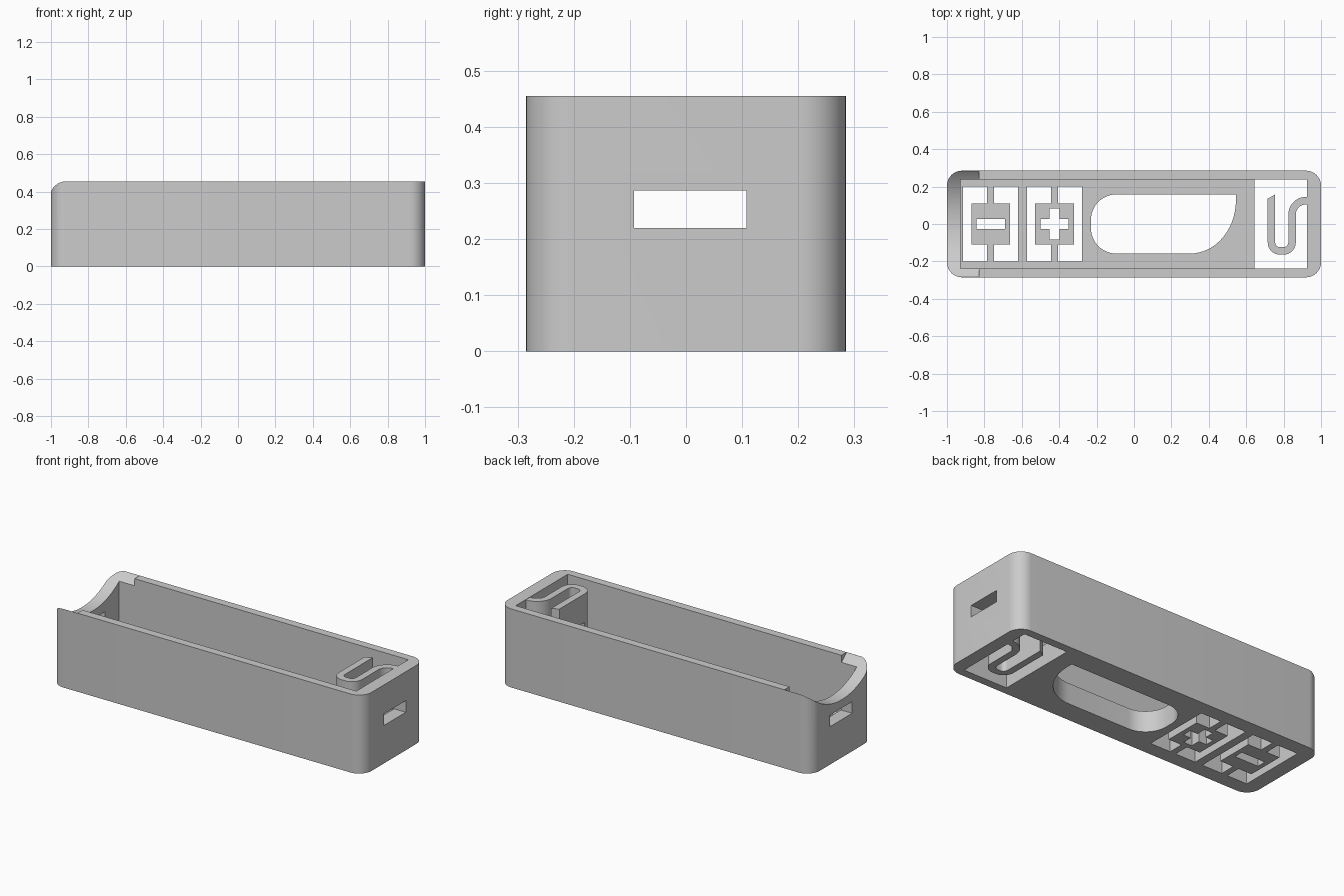
import bpy, bmesh, math
from mathutils import Vector

if "Cube" in bpy.data.objects:
    bpy.data.objects.remove(bpy.data.objects["Cube"])

H, HX, HY = 0.455, 1.0, 0.285      # height and half sizes of the case
FLOOR = 0.12

grey = bpy.data.materials.new("grey plastic")
grey.diffuse_color = (0.6, 0.6, 0.6, 1)
grey.use_nodes = True
grey.node_tree.nodes["Principled BSDF"].inputs["Base Color"].default_value = grey.diffuse_color


def prism(name, pts, lo, hi, axis="z"):
    """Extrude a closed outline along z, or a (y, z) outline along x."""
    bm = bmesh.new()
    place = (lambda p: (p[0], p[1], lo)) if axis == "z" else (lambda p: (lo, p[0], p[1]))
    face = bm.faces.new([bm.verts.new(place(p)) for p in pts])
    out = bmesh.ops.extrude_face_region(bm, geom=[face])
    step = Vector((0, 0, hi - lo)) if axis == "z" else Vector((hi - lo, 0, 0))
    bmesh.ops.translate(bm, vec=step, verts=[v for v in out["geom"] if isinstance(v, bmesh.types.BMVert)])
    bmesh.ops.recalc_face_normals(bm, faces=bm.faces)
    me = bpy.data.meshes.new(name)
    bm.to_mesh(me)
    bm.free()
    me.materials.append(grey)
    ob = bpy.data.objects.new(name, me)
    bpy.context.collection.objects.link(ob)
    return ob


def arc(cx, cy, rx, ry, a0, a1, n=12):
    return [(cx + rx * math.cos(math.radians(a0 + (a1 - a0) * i / n)),
             cy + ry * math.sin(math.radians(a0 + (a1 - a0) * i / n))) for i in range(n + 1)]


def rect(x0, x1, y0, y1):
    return [(x0, y0), (x1, y0), (x1, y1), (x0, y1)]


def cut(ob, cutters):
    for c in cutters:
        m = ob.modifiers.new("cut", "BOOLEAN")
        m.operation, m.solver, m.object = "DIFFERENCE", "EXACT", c
    bpy.context.view_layer.update()
    me = bpy.data.meshes.new_from_object(ob.evaluated_get(bpy.context.evaluated_depsgraph_get()))
    ob.modifiers.clear()
    ob.data = me


# Case body with rounded vertical corners
r = 0.08
outline = []
for sx, sy, a in ((1, 1, 0), (-1, 1, 90), (-1, -1, 180), (1, -1, 270)):
    outline += arc(sx * (HX - r), sy * (HY - r), r, r, a, a + 90)
case = prism("case", outline, 0, H)

# Battery cavity, open floor under the spring, and scoop across the left end
cavity = prism("cavity_cutter", rect(-0.928, 0.925, -0.238, 0.238), FLOOR, 0.6)
bay = prism("spring_bay_cutter", rect(0.645, 0.925, -0.238, 0.238), -0.1, 0.3)
scoop = prism("scoop_cutter", arc(0, 0.733, 0.398, 0.398, 180, 360, 64), -1.1, -0.83, "x")
# Contact slot that runs through both end walls
slot = prism("slot_cutter", rect(-0.093, 0.108, 0.22, 0.287), -1.2, 1.2, "x")
# Finger opening in the floor
finger = prism("finger_cutter",
               arc(-0.095, 0.023, 0.135, 0.135, 90, 180) + arc(-0.095, -0.023, 0.135, 0.135, 180, 270)
               + arc(0.30, 0.128, 0.245, 0.286, 270, 360, 16) + [(0.545, 0.158)], -0.1, 0.3)
cutters = [cavity, bay, scoop, slot, finger]

# Framed polarity marks: two C-shaped openings around an island, plus the sign
b, w, d, iw, ih = 0.018, 0.147, 0.2, 0.103, 0.11
half = [(b, d), (w, d), (w, -d), (b, -d), (b, -ih), (iw, -ih), (iw, ih), (b, ih)]
for cx in (-0.767, -0.425):
    for s in (1, -1):
        cutters.append(prism("frame_cutter", [(cx + s * x, y) for x, y in half], -0.1, 0.3))
L, t = 0.076, 0.027
cutters.append(prism("minus_cutter", rect(-0.767 - L, -0.767 + L, -t, t), -0.1, 0.3))
plus = [(L, -t), (L, t), (t, t), (t, 0.083), (-t, 0.083), (-t, t), (-L, t), (-L, -t),
        (-t, -t), (-t, -0.083), (t, -0.083), (t, -t)]
cutters.append(prism("plus_cutter", [(x - 0.425, y) for x, y in plus], -0.1, 0.3))
cut(case, cutters)

# Curved spring strip, anchored in the right wall
path = [(0.735, 0.158)] + arc(0.78, -0.099, 0.045, 0.045, 180, 270, 8) \
    + arc(0.80, -0.099, 0.045, 0.045, 270, 360, 8) + arc(0.92, 0.05, 0.075, 0.075, 180, 90, 12) + [(0.935, 0.125)]
left, right = [], []
for i, p in enumerate(path):
    q0, q1 = path[max(i - 1, 0)], path[min(i + 1, len(path) - 1)]
    n = Vector((q0[1] - q1[1], q1[0] - q0[0])).normalized() * 0.02
    left.append((p[0] + n.x, p[1] + n.y))
    right.append((p[0] - n.x, p[1] - n.y))
right[0] = (right[0][0], 0.135)      # softened free tip
spring = prism("spring", left + right[::-1], 0, H - 0.002)
cut(spring, [slot])

for c in cutters:
    bpy.data.objects.remove(c, do_unlink=True)
for ob in (case, spring):
    bpy.ops.object.select_all(action="DESELECT")
    ob.select_set(True)
    bpy.context.view_layer.objects.active = ob
    bpy.ops.object.shade_smooth_by_angle(angle=math.radians(30))
